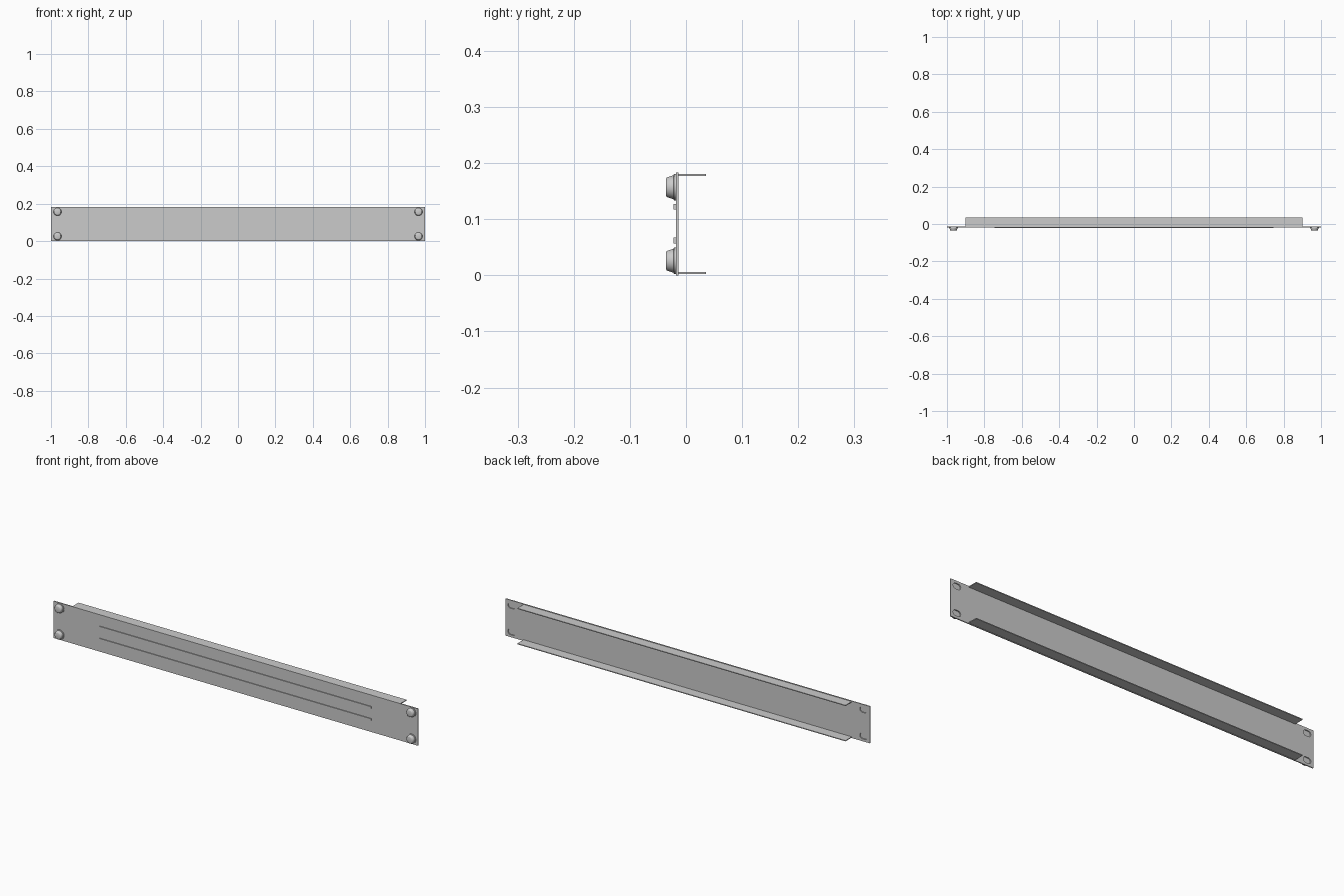
import bpy, bmesh, math
from mathutils import Matrix, Vector

default = bpy.data.objects.get("Cube")
if default:
    bpy.data.objects.remove(default, do_unlink=True)


def make_material(name, rgb):
    mat = bpy.data.materials.new(name)
    mat.use_nodes = True
    mat.diffuse_color = (*rgb, 1)
    mat.node_tree.nodes["Principled BSDF"].inputs["Base Color"].default_value = (*rgb, 1)
    return mat


grey = make_material("grey metal", (0.6, 0.6, 0.6))


def finish(bm, name):
    bmesh.ops.recalc_face_normals(bm, faces=bm.faces)
    mesh = bpy.data.meshes.new(name)
    bm.to_mesh(mesh)
    bm.free()
    mesh.materials.append(grey)
    obj = bpy.data.objects.new(name, mesh)
    bpy.context.collection.objects.link(obj)
    return obj


def activate(obj):
    bpy.ops.object.select_all(action='DESELECT')
    obj.select_set(True)
    bpy.context.view_layer.objects.active = obj


def box(name, low, high):
    bm = bmesh.new()
    low, high = Vector(low), Vector(high)
    size = Matrix.Diagonal((*(high - low), 1))
    bmesh.ops.create_cube(bm, size=1, matrix=Matrix.Translation((low + high) / 2) @ size)
    return finish(bm, name)


def slot_cutter(x, z, half_width, radius):
    """Stadium-shaped prism through the panel."""
    bm = bmesh.new()
    ring = []
    for side in (1, -1):
        for i in range(13):
            a = math.pi * (i / 12 - 0.5)
            ring.append(bm.verts.new((x + side * (half_width - radius + radius * math.cos(a)),
                                      -0.05, z + side * radius * math.sin(a))))
    face = bm.faces.new(ring)
    moved = bmesh.ops.extrude_face_region(bm, geom=[face])["geom"]
    bmesh.ops.translate(bm, vec=(0, 0.1, 0),
                        verts=[v for v in moved if isinstance(v, bmesh.types.BMVert)])
    cutter = finish(bm, "slot_cutter")
    cutter.hide_render = True
    return cutter


def lathe(name, profile, x, z):
    """Turn (radius, y) points about an axis along y."""
    bm = bmesh.new()
    verts = [bm.verts.new((r, y, 0)) for r, y in profile]
    edges = [bm.edges.new(pair) for pair in zip(verts, verts[1:])]
    bmesh.ops.spin(bm, geom=verts + edges, cent=(0, 0, 0), axis=(0, 1, 0),
                   angle=2 * math.pi, steps=32)
    bmesh.ops.remove_doubles(bm, verts=bm.verts, dist=0.00001)
    bmesh.ops.translate(bm, verts=bm.verts, vec=(x, 0, z))
    obj = finish(bm, name)
    activate(obj)
    bpy.ops.object.shade_smooth_by_angle(angle=math.radians(35))
    return obj


HEIGHT, FRONT, BACK = 0.183, -0.018, -0.013
places = [(sx + "_" + sz, x, z) for sx, x in (("left", 0.965), ("right", -0.965))
          for sz, z in (("lower", 0.026), ("upper", 0.157))]

# Face plate with four mounting slots
panel = box("face_plate", (-1, FRONT, 0), (1, BACK, HEIGHT))
for _, x, z in places:
    cutter = slot_cutter(x, z, 0.021, 0.014)
    mod = panel.modifiers.new("slot", 'BOOLEAN')
    mod.operation, mod.solver, mod.object = 'DIFFERENCE', 'EXACT', cutter
    activate(panel)
    bpy.ops.object.modifier_apply(modifier=mod.name)
    bpy.data.objects.remove(cutter, do_unlink=True)

# Folded stiffening flanges behind the plate
box("lower_flange", (-0.9, BACK, 0.002), (0.9, 0.036, 0.006))
box("upper_flange", (-0.9, BACK, HEIGHT - 0.006), (0.9, 0.036, HEIGHT - 0.002))

# Thin raised strips on the front
for name, z in (("lower_strip", 0.062), ("upper_strip", 0.122)):
    box(name, (-0.745, -0.022, z - 0.005), (0.745, FRONT, z + 0.005))

# Washers and domed screw heads
washer = [(0, FRONT), (0.024, FRONT), (0.024, -0.021), (0.022, -0.022), (0, -0.022)]
head = [(0, -0.022), (0.021, -0.022), (0.0205, -0.025), (0.018, -0.033),
        (0.0165, -0.035), (0.014, -0.036), (0, -0.036)]
for label, x, z in places:
    lathe("washer_" + label, washer, x, z)
    lathe("screw_head_" + label, head, x, z)
